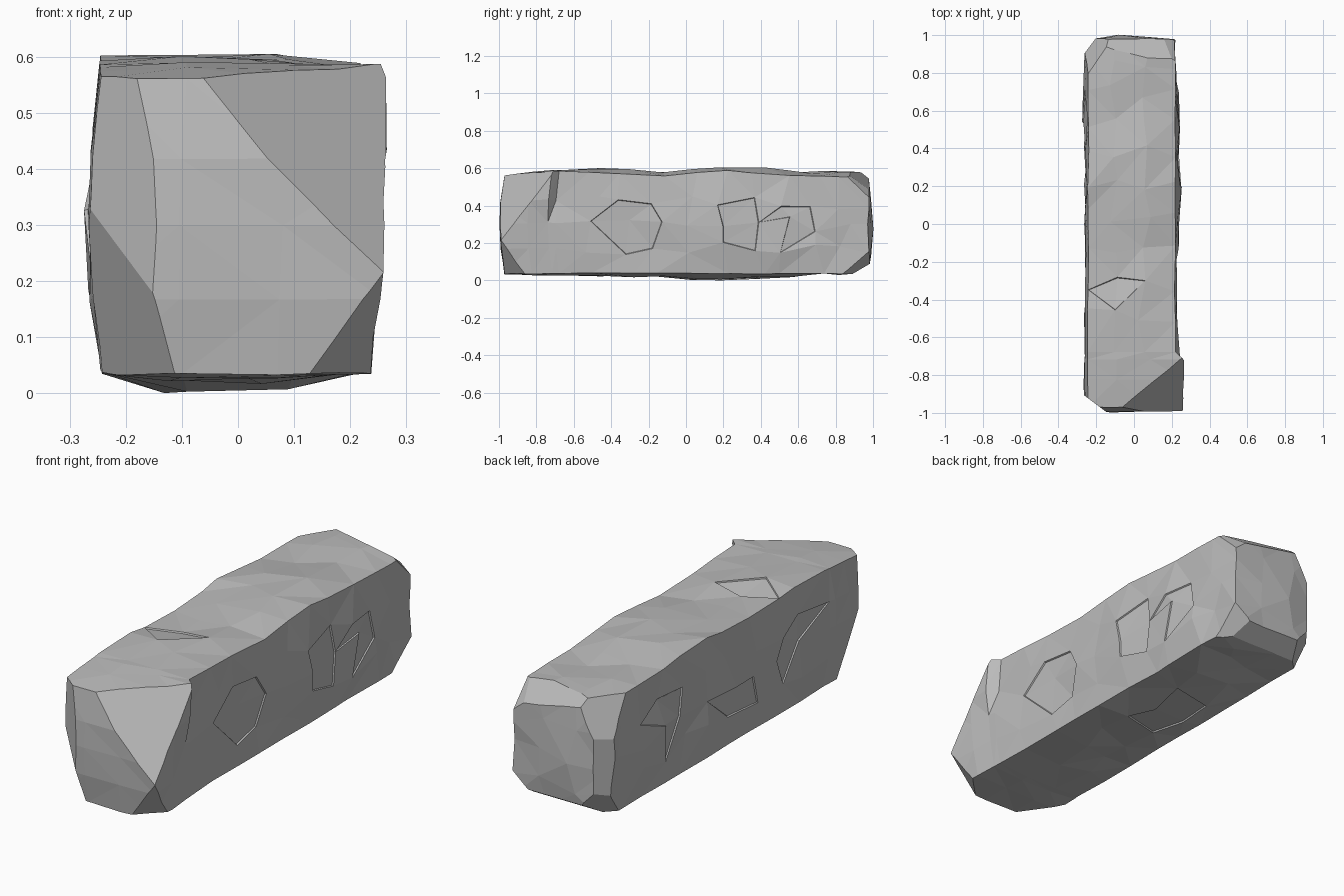
import bpy, bmesh, random
from mathutils import Vector

random.seed(11)
old = bpy.data.objects.get("Cube")
if old:
    bpy.data.objects.remove(old, do_unlink=True)

# Stone colour
stone = bpy.data.materials.new("grey_stone")
stone.use_nodes = True
GREY = (0.5, 0.5, 0.5, 1)
stone.diffuse_color = GREY
stone.node_tree.nodes["Principled BSDF"].inputs["Base Color"].default_value = GREY


def lerp(a, b, t):
    return a + (b - a) * t


def profile(points, t):
    """Value along a polyline of (position, value) points."""
    for (a, ha), (b, hb) in zip(points, points[1:]):
        if t <= b:
            return lerp(ha, hb, (t - a) / (b - a))
    return points[-1][1]


# Crest, underside and right flank along the length
TOP = [(-1, .56), (-.7, .588), (-.5, .595), (-.18, .57), (.2, .6), (.4, .592), (.6, .57), (1, .572)]
BOTTOM = [(-1, .035), (-.7, .022), (-.4, .03), (0, .008), (.2, 0), (.55, .026), (1, .04)]
FLANK = [(-.6, .225), (0, .228), (.2, .25), (.38, .23), (.6, .242), (1, .215)]


def shape(co):
    """Turn a point of a unit cube into a point of the rough block."""
    u, v, w = co
    bulge_u, bulge_w = 1 - u * u, 1 - w * w
    left = -.243 - .02 * bulge_w
    right = lerp(.218, profile(FLANK, v), bulge_w)
    # Overhanging corner: abrupt near the top, fading in lower down
    if w > .4:
        right += .043 if v < -.72 else 0
    else:
        right += lerp(.02, .042, w + 1) * min(max((-v - .5) / .45, 0), 1)
    low = lerp(profile(BOTTOM, v), .038, u * u)
    high = profile(TOP, v) + .004 * bulge_u - (.014 if u > .9 and v > -.7 else 0)
    front, back = -.97 - .025 * bulge_w, .975 + .02 * bulge_w * bulge_u
    p = Vector((lerp(left, right, (u + 1) / 2),
                lerp(front, back, (v + 1) / 2),
                lerp(low, high, (w + 1) / 2)))
    # Uneven hewn surface, calmer along the arrises and front
    on_edge = sum(abs(c) > .99 for c in co) > 1
    rough = .004 if on_edge or v < -.6 else .012
    slide = 0 if v < -.6 else .04
    for axis in range(3):
        on_face = abs(co[axis]) > .99
        amount = rough if on_face else slide
        p[axis] += random.uniform(-amount, amount)
    p.z = min(max(p.z, 0), .605)
    return p


# Block body
bm = bmesh.new()
bmesh.ops.create_cube(bm, size=2)
cuts = [(-.4, .3),
        (-.85, -.74, -.7, -.5, -.33, -.15, .05, .2, .4, .55, .72, .87),
        (-.5, 0, .45)]
for axis, places in enumerate(cuts):
    normal = Vector([float(i == axis) for i in range(3)])
    for place in places:
        bmesh.ops.bisect_plane(bm, geom=bm.verts[:] + bm.edges[:] + bm.faces[:],
                               plane_co=normal * place, plane_no=normal)
for vert in bm.verts:
    vert.co = shape(vert.co.copy())
bmesh.ops.triangulate(bm, faces=bm.faces[:])
bm.normal_update()

# Shallow flaked patches: centre, radius
flakes = [((.24, .27, .3), .11), ((.24, .57, .33), .1), ((.23, -.3, .3), .12),
          ((-.26, -.45, .35), .12), ((-.26, 0, .25), .13), ((-.26, .5, .35), .12),
          ((-.1, -.35, .58), .1), ((0, .2, .01), .12)]
for centre, radius in flakes:
    patch = [f for f in bm.faces
             if (f.calc_center_median() - Vector(centre)).length < radius]
    if patch:
        bmesh.ops.inset_region(bm, faces=patch, thickness=.004, depth=-.006,
                               use_even_offset=False)

# Broken corners: point on the break, outward direction
chips = [((-.06, -.97, .56), (.52, -.68, .52)),
         ((-.16, -.985, .3), (-.6, -.8, 0)),
         ((-.145, -.985, .15), (-.8, -.53, -.3)),
         ((.19, -.97, .11), (.6, -.6, -.5)),
         ((0, .93, .555), (.15, .6, .8)),
         ((.18, .93, .52), (.5, .6, .6)),
         ((0, .95, .07), (0, .5, -.85)),
         ((-.24, .81, .56), (-.75, .5, .4)),
         ((-.22, .96, .3), (-.8, .6, 0)),
         ((-.2, .93, .09), (-.6, .6, -.5)),
         ((.2, .93, .1), (.5, .5, -.6))]
for point, direction in chips:
    cut = bmesh.ops.bisect_plane(bm, geom=bm.verts[:] + bm.edges[:] + bm.faces[:],
                                 plane_co=point, plane_no=Vector(direction).normalized(),
                                 clear_outer=True)
    rim = [e for e in cut["geom_cut"]
           if isinstance(e, bmesh.types.BMEdge) and e.is_boundary]
    bmesh.ops.holes_fill(bm, edges=rim, sides=0)

bmesh.ops.triangulate(bm, faces=[f for f in bm.faces if len(f.verts) > 4])
bmesh.ops.recalc_face_normals(bm, faces=bm.faces[:])
mesh = bpy.data.meshes.new("stone_block")
bm.to_mesh(mesh)
bm.free()
mesh.materials.append(stone)
block = bpy.data.objects.new("stone_block", mesh)
bpy.context.collection.objects.link(block)
